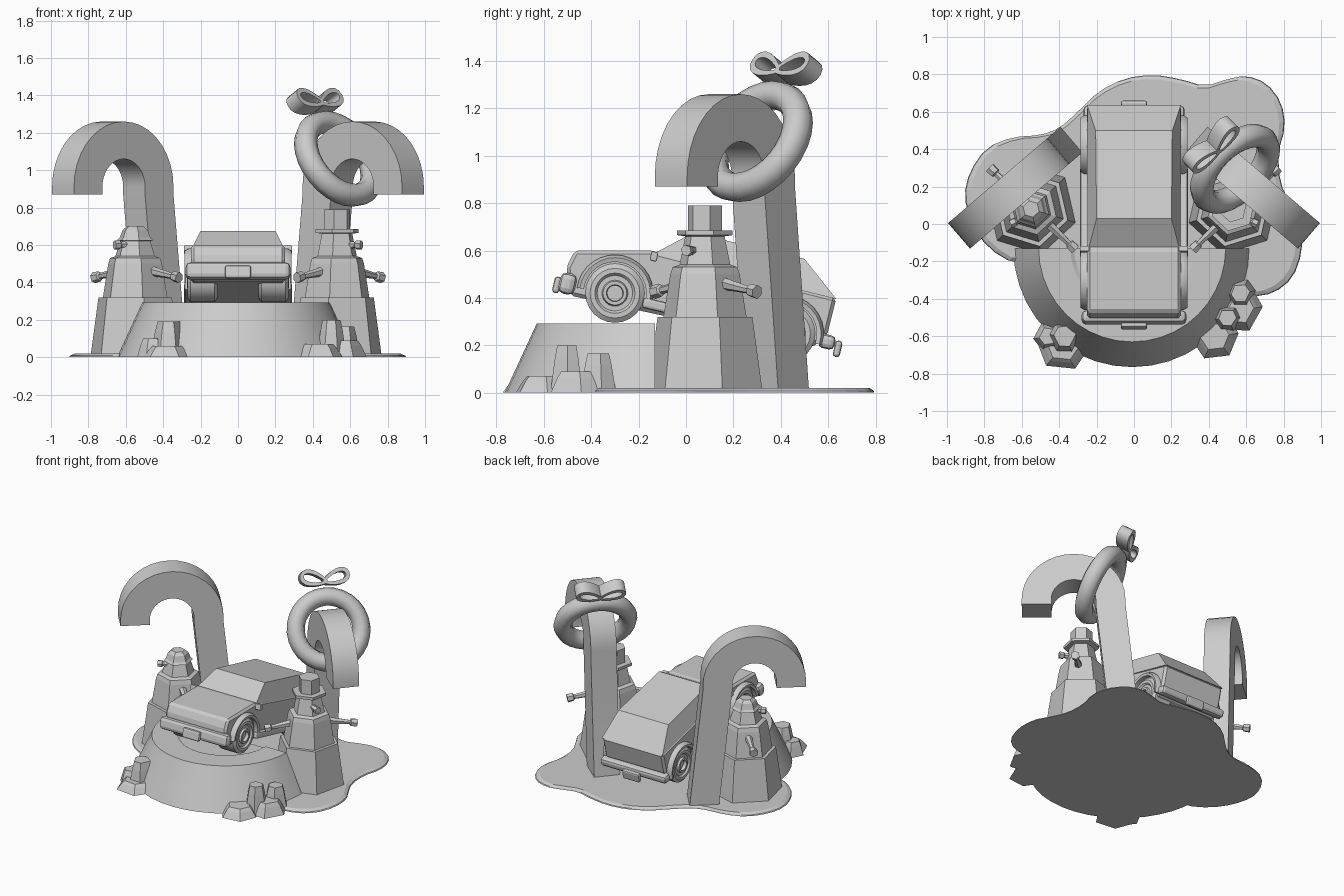
import bpy, bmesh, math, random
from mathutils import Vector as V

if "Cube" in bpy.data.objects:
    bpy.data.objects.remove(bpy.data.objects["Cube"])

random.seed(4)
TAU = 2 * math.pi


def loft(name, rings, closed=False, smooth=None):
    """Skin a list of equal-length point rings; cap the ends unless closed."""
    bm = bmesh.new()
    vs = [[bm.verts.new(p) for p in r] for r in rings]
    n = len(rings[0])
    for a, b in zip(vs, vs[1:] + (vs[:1] if closed else [])):
        for i in range(n):
            j = (i + 1) % n
            bm.faces.new((a[i], a[j], b[j], b[i]))
    if not closed:
        bm.faces.new(vs[0])
        bm.faces.new(vs[-1])
    bmesh.ops.remove_doubles(bm, verts=bm.verts, dist=1e-5)
    bmesh.ops.recalc_face_normals(bm, faces=bm.faces)
    me = bpy.data.meshes.new(name)
    bm.to_mesh(me)
    bm.free()
    if smooth:
        me.shade_smooth()
        me.set_sharp_from_angle(angle=math.radians(smooth))
    ob = bpy.data.objects.new(name, me)
    bpy.context.collection.objects.link(ob)
    return ob


def bevel(ob, w, seg=1):
    m = ob.modifiers.new("bevel", 'BEVEL')
    m.width, m.segments = w, seg


def tower(name, cx, cy, steps, sides=6, rot=0.3):
    loft(name, [[V((cx + r * math.cos(rot + TAU * i / sides),
                    cy + r * math.sin(rot + TAU * i / sides), z))
                 for i in range(sides)] for z, r in steps])


def rod(name, a, b, steps, sides=6, smooth=None):
    """Round bar from a to b; steps are (fraction, radius)."""
    a, b = V(a), V(b)
    d = (b - a).normalized()
    u = d.orthogonal().normalized()
    w = d.cross(u)
    loft(name, [[a.lerp(b, t) + r * (math.cos(TAU * i / sides) * u + math.sin(TAU * i / sides) * w)
                 for i in range(sides)] for t, r in steps], smooth=smooth)


# Puddle-shaped ground slab
outline = [(-.91, .15), (-.88, .28), (-.79, .41), (-.65, .465), (-.5, .475), (-.4, .51), (-.3, .6),
           (-.19, .71), (-.05, .78), (.1, .8), (.25, .775), (.38, .735), (.5, .775), (.6, .795),
           (.71, .755), (.79, .65), (.81, .52), (.77, .38), (.78, .22), (.84, .1), (.895, 0),
           (.9, -.15), (.85, -.29), (.75, -.37), (.63, -.39), (.45, -.25), (-.45, -.2),
           (-.64, -.215), (-.78, -.13), (-.87, 0)]
pts = []
for p, q in zip(outline, outline[1:] + outline[:1]):
    pts += [V(p).lerp(V(q), .25), V(p).lerp(V(q), .75)]
mid = V((0, .2))
loft("puddle_base", [[(*(mid + (p - mid) * s), z) for p in pts]
                     for z, s in ((0, 1), (.008, .995), (.02, .965))])

# Half-round pedestal with a shallow recess
profile = [(0, 0), (.635, 0), (.5, .292), (.33, .292), (.31, .28), (0, .28)]
loft("pedestal", [[(-.01 + r * math.cos(a), -.13 + r * math.sin(a), z) for r, z in profile]
                  for a in [math.pi * (1 + i / 20) for i in range(21)]], smooth=30)

# Rocks at the pedestal foot
for x, y, r, h in ((-.38, -.65, .14, .06), (-.37, -.60, .10, .19), (-.46, -.60, .08, .1),
                   (.43, -.60, .13, .07), (.57, -.46, .12, .09), (.50, -.50, .08, .20),
                   (.57, -.37, .085, .165)):
    ang = [TAU * i / 6 + random.uniform(-.2, .2) for i in range(6)]
    loft("rock", [[(x + r * s * math.cos(a), y + r * s * math.sin(a), z) for a in ang]
                  for z, s in ((0, 1), (h * .7, .75), (h, .6))])

# Stepped towers with drooping branches
body = [(0, .25), (.32, .205), (.32, .18), (.5, .15), (.53, .14), (.54, .11)]
tower("right_tower", .53, .08, body + [(.66, .085), (.665, .12), (.685, .12), (.685, .073), (.79, .073)])
tower("left_tower", -.55, .08, body + [(.62, .085), (.625, .1), (.64, .085), (.68, .07), (.70, .045)], rot=.75)
for side in (1, -1):
    c = V((.54 * side, .08, .48))
    flare = [(0, .035), (.85, .016), (.87, .027), (1, .03)]
    rod("branch", c, (.315 * side, -.135, .425), flare)
    rod("branch", c, (.77 * side, .30, .425), flare)
    rod("stub_branch", (.55 * side, .05, .6), (.66 * side, 0, .60), [(0, .025), (.7, .017), (.75, .024), (1, .024)])

# Hooked canes, mirrored left and right
path = [((.10, .02), (-1, 0)), ((.19, .87), (-1, 0))]
for i in range(19):
    a = math.pi * (1 - i / 18)
    n = (math.cos(a), math.sin(a))
    path.append(((.44 + .25 * n[0], .91 + .25 * n[1]), n))
path.append(((.69, .87), (1, 0)))
for side in (1, -1):
    d, w = V((.76 * side, -.65, 0)), V((.65 * side, .76, 0)) * .09
    o = V((.335 * side, .45, 0))
    rings = []
    for (s, z), (ns, nz) in path:
        c, n = o + d * s + V((0, 0, z)), (d * ns + V((0, 0, nz))) * .1
        rings.append([c + n + w, c + n - w, c - n - w, c - n + w])
    loft("hooked_cane", rings, smooth=30)

# Ring hung on the right cane
n = V((.61, -.61, .5)).normalized()
u = V((1, 1, 0)).normalized()
v = n.cross(u).normalized()
if v.z < 0:
    v = -v
c = V((.54, .295, 1.06))
loft("wreath", [[c + (u * math.cos(a) + v * math.sin(a)) * (.225 + .062 * math.cos(b)) + n * .065 * math.sin(b)
                 for b in [TAU * j / 8 for j in range(8)]]
                for a in [TAU * i / 28 for i in range(28)]], closed=True, smooth=50)

# Ribbon bow on top of the ring
bc = c + v * .325
for s in (1, -1):
    lu, lv = (u * s + v * .3).normalized(), (v - u * s * .3).normalized()
    rings = []
    for i in range(18):
        a = TAU * i / 18
        e = lambda k: bc + lu * (.08 + (.085 + k) * math.cos(a)) \
            + lv * (.04 + k) * math.sin(a) * (1 + .4 * math.cos(a))
        rings.append([e(.012) + n * .045, e(.012) - n * .045, e(-.014) - n * .045, e(-.014) + n * .045])
    loft("bow_loop", rings, closed=True, smooth=40)

# Car body and cabin
side_profile = [(-.49, .41), (-.505, .53), (-.47, .60), (-.15, .60), (.635, .40), (.595, .24), (.53, .19)]
bevel(loft("car_body", [[(x, y, z) for y, z in side_profile] for x in (-.25, .25)]), .015)
rect = lambda w0, y0, z0, w1, y1, z1: [(-w0, y0, z0), (w0, y0, z0), (w1, y1, z1), (-w1, y1, z1)]
loft("car_cabin", [rect(.245, -.14, .585, .25, .635, .395), rect(.20, .03, .675, .205, .5, .565)])


def tilted_box(name, cy, cz, sx, sy, sz, cx=0, bev=.012):
    """Box pitched with the car, sizes are full lengths."""
    t = math.radians(-13)
    f, up = V((0, math.cos(t), math.sin(t))), V((0, -math.sin(t), math.cos(t)))
    o = V((cx, cy, cz))
    ob = loft(name, [[o + V((x * sx / 2, 0, 0)) + f * a * sy / 2 + up * b * sz / 2
                      for a, b in ((-1, -1), (1, -1), (1, 1), (-1, 1))] for x in (-1, 1)])
    bevel(ob, bev, 2)


tilted_box("front_bumper", -.50, .46, .56, .07, .09, bev=.025)
tilted_box("rear_bumper", .595, .215, .54, .07, .06, bev=.02)
tilted_box("front_plate", -.545, .455, .14, .03, .07)
tilted_box("rear_plate", .64, .185, .14, .03, .07)
for x in (-.265, .265):
    tilted_box("side_sill", .06, .325, .045, .5, .045, x)
    tilted_box("door_mirror", -.135, .575, .05, .03, .04, x, .006)

# Wheels and wheel arches
for y, z in ((-.30, .42), (.42, .25)):
    for s in (1, -1):
        prof = [(.11, .105), (.125, .125), (.255, .125), (.27, .105), (.27, .085), (.258, .075),
                (.258, .055), (.272, .05), (.272, .036), (.25, .033)]
        loft("wheel", [[(s * x, y + r * math.cos(a), z + r * math.sin(a)) for a in [TAU * i / 24 for i in range(24)]]
                       for x, r in prof], smooth=35)
        rings = []
        for i in range(17):
            a = math.radians(-18 + i * 190 / 16)
            rings.append([(s * x, y + r * math.cos(a), z + r * math.sin(a))
                          for x, r in ((.2, .132), (.28, .132), (.285, .15), (.265, .162), (.2, .162))])
        loft("wheel_arch", rings, smooth=35)
